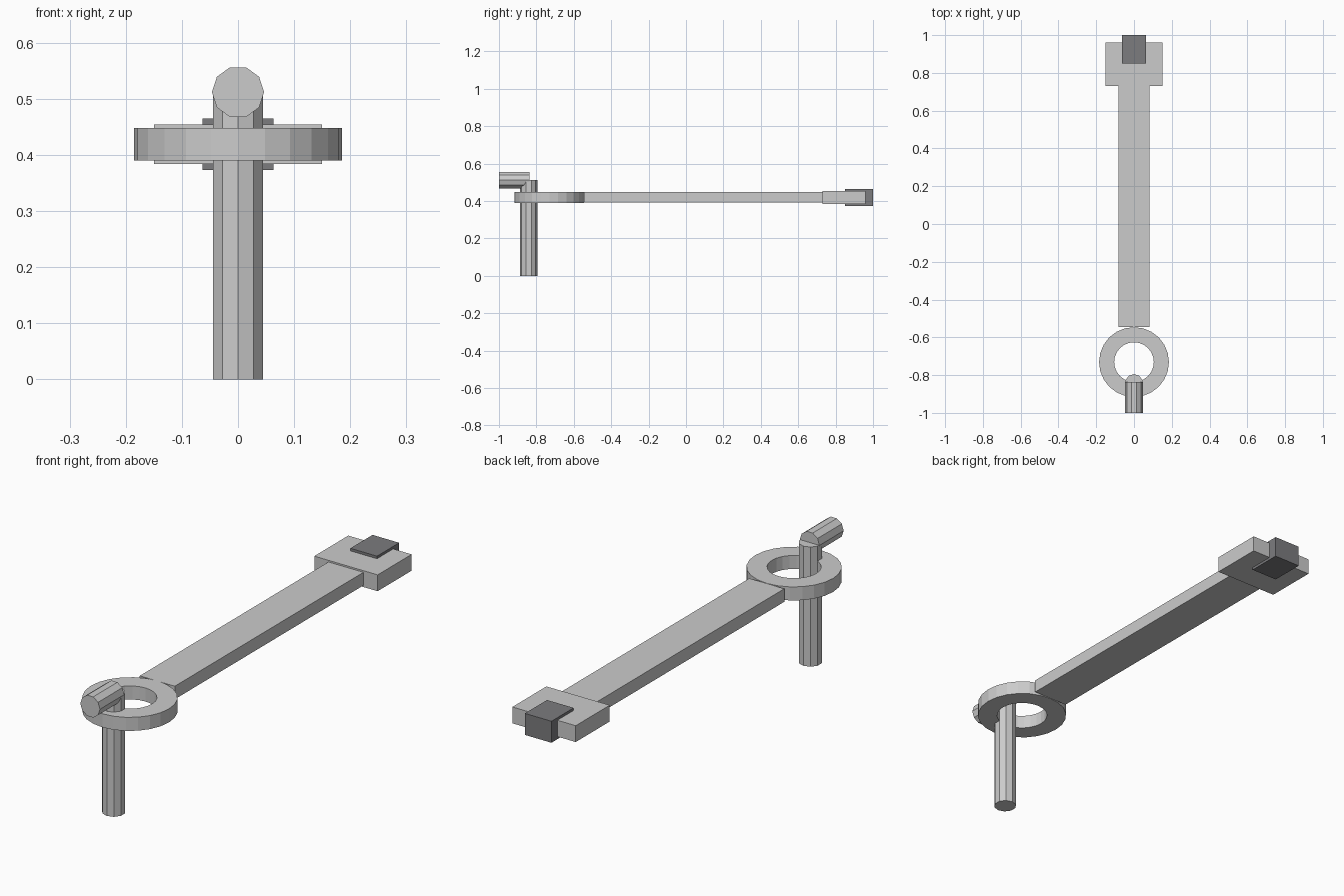
import bpy, bmesh
from math import pi
from mathutils import Matrix, Vector

if "Cube" in bpy.data.objects:
    bpy.data.objects.remove(bpy.data.objects["Cube"])

MID = 0.419  # height of the strap's middle plane


def finish(name, bm):
    bmesh.ops.recalc_face_normals(bm, faces=bm.faces)
    mesh = bpy.data.meshes.new(name)
    bm.to_mesh(mesh)
    bm.free()
    obj = bpy.data.objects.new(name, mesh)
    bpy.context.collection.objects.link(obj)
    return obj


def box(name, half_x, y0, y1, thickness):
    bm = bmesh.new()
    bmesh.ops.create_cube(bm, size=1)
    bmesh.ops.scale(bm, vec=(2 * half_x, y1 - y0, thickness), verts=bm.verts)
    bmesh.ops.translate(bm, vec=(0, (y0 + y1) / 2, MID), verts=bm.verts)
    return finish(name, bm)


def rod(name, radius, length, centre, rotation):
    bm = bmesh.new()
    bmesh.ops.create_cone(bm, cap_ends=True, segments=10, radius1=radius,
                          radius2=radius, depth=length,
                          matrix=Matrix.Translation(centre) @ rotation)
    return finish(name, bm)


def ring(name, y, inner, outer, thickness, sides):
    # rectangular section spun round a vertical axis
    bm = bmesh.new()
    h = thickness / 2
    section = [(inner, -h), (outer, -h), (outer, h), (inner, h)]
    verts = [bm.verts.new((r, y, MID + z)) for r, z in section]
    edges = [bm.edges.new((verts[i], verts[(i + 1) % 4])) for i in range(4)]
    bmesh.ops.spin(bm, geom=verts + edges, cent=(0, y, 0), axis=(0, 0, 1),
                   angle=2 * pi, steps=sides, use_merge=True)
    bmesh.ops.remove_doubles(bm, verts=bm.verts, dist=1e-5)
    return finish(name, bm)


# Strap with its wide end plate and dark clip
box("strap", 0.083, -0.546, 0.74, 0.056)
box("end_plate", 0.15, 0.73, 0.96, 0.07)
clip = box("clip", 0.063, 0.85, 1.0, 0.092)
dark = bpy.data.materials.new("dark_metal")
dark.diffuse_color = (0.2, 0.2, 0.21, 1)
dark.use_nodes = True
dark.node_tree.nodes["Principled BSDF"].inputs["Base Color"].default_value = dark.diffuse_color
clip.data.materials.append(dark)

# Ring at the front end
ring("ring", -0.731, 0.105, 0.185, 0.058, 24)

# Peg through the ring, with a short bar on top
rod("peg", 0.0465, 0.512, Vector((0, -0.841, 0.256)), Matrix.Identity(4))
rod("peg_bar", 0.0465, 0.164, Vector((0, -0.918, 0.512)),
    Matrix.Rotation(pi / 2, 4, 'X') @ Matrix.Rotation(pi / 2, 4, 'Z'))
